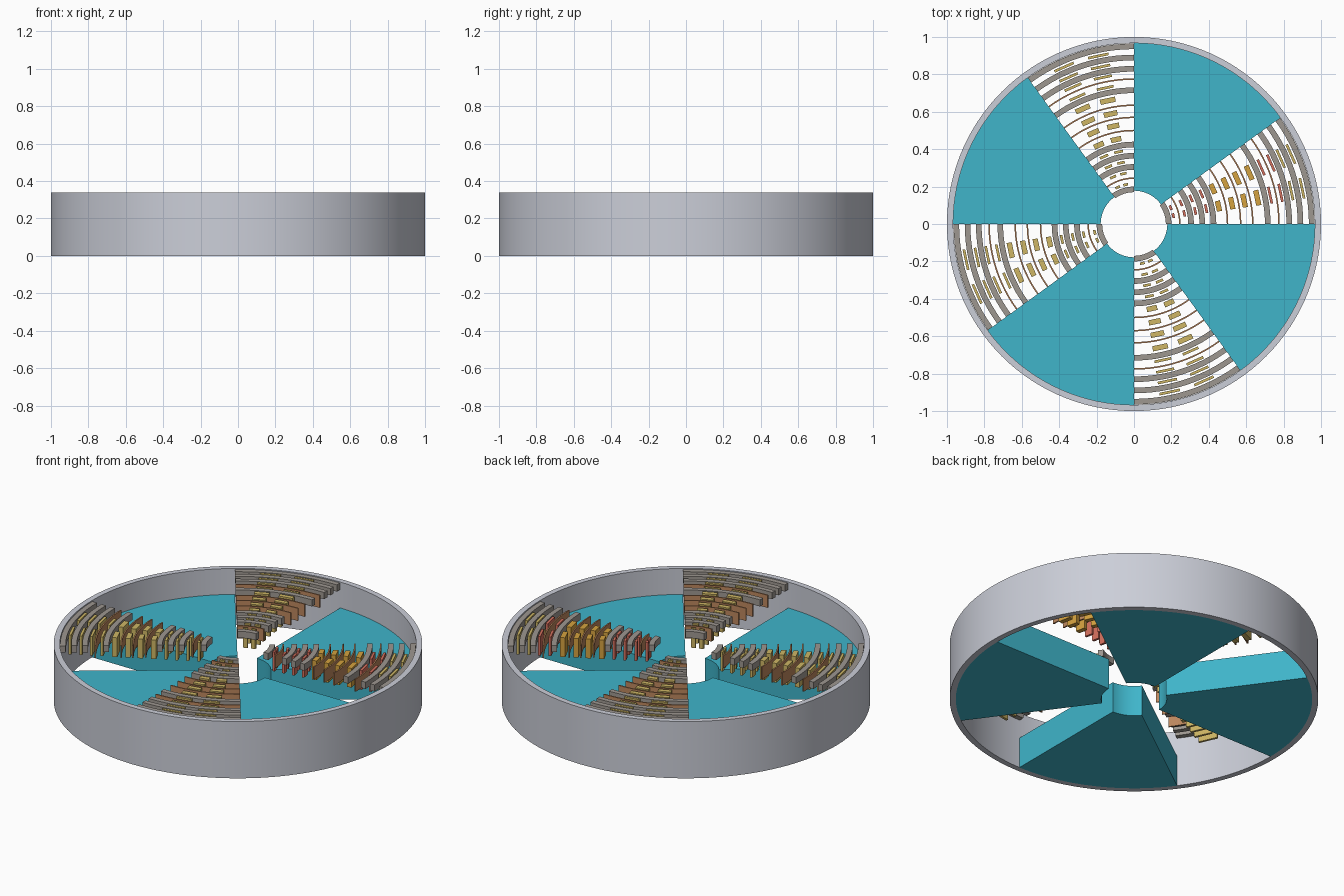
import bpy, bmesh
from math import radians, cos, sin, ceil

cube = bpy.data.objects.get("Cube")
if cube:
    bpy.data.objects.remove(cube, do_unlink=True)


def material(name, rgb):
    m = bpy.data.materials.new(name)
    m.use_nodes = True
    m.diffuse_color = (*rgb, 1)
    m.node_tree.nodes["Principled BSDF"].inputs["Base Color"].default_value = (*rgb, 1)
    return m


silver = material("silver", (0.60, 0.62, 0.69))
teal = material("teal", (0.05, 0.46, 0.59))
stone = material("warm grey", (0.34, 0.31, 0.28))
copper = material("copper", (0.50, 0.24, 0.11))
yellow = material("yellow", (0.62, 0.47, 0.13))
orange = material("orange", (0.66, 0.36, 0.05))
red = material("red", (0.66, 0.16, 0.11))


def arc_block(bm, r0, r1, a0, a1, z0, z1, step=3):
    """Solid curved block between two radii, two angles and two heights."""
    closed = a1 - a0 >= 360
    n = max(1, ceil((a1 - a0) / step))
    rows = []
    for i in range(n if closed else n + 1):
        a = radians(a0 + (a1 - a0) * i / n)
        rows.append([bm.verts.new((r * cos(a), r * sin(a), z))
                     for r, z in ((r0, z0), (r1, z0), (r1, z1), (r0, z1))])
    for i in range(n):
        p, q = rows[i], rows[(i + 1) % len(rows)]
        for k in range(4):
            j = (k + 1) % 4
            bm.faces.new((p[k], p[j], q[j], q[k]))
    if not closed:
        bm.faces.new(rows[0][::-1])
        bm.faces.new(rows[-1])


def build(name, mat, blocks, step=3):
    bm = bmesh.new()
    for b in blocks:
        arc_block(bm, *b, step=step)
    bmesh.ops.recalc_face_normals(bm, faces=bm.faces)
    me = bpy.data.meshes.new(name)
    bm.to_mesh(me)
    bm.free()
    me.materials.append(mat)
    ob = bpy.data.objects.new(name, me)
    bpy.context.collection.objects.link(ob)
    bpy.ops.object.select_all(action='DESELECT')
    ob.select_set(True)
    bpy.context.view_layer.objects.active = ob
    bpy.ops.object.shade_smooth_by_angle(angle=radians(30))
    return ob


TOP = 0.335

# Outer ring and the four solid wedges
build("outer_ring", silver, [(0.967, 1.0, 0, 360, 0, 0.34)])
for i in range(4):
    build(f"wedge_{i + 1}", teal, [(0.178, 0.967, 36 + 90 * i, 90 + 90 * i, 0, 0.185)])

# Concentric rails that fill the open sectors
thick = (0.185, 0.305, 0.365, 0.425, 0.715, 0.83, 0.89, 0.95)
thin = (0.245, 0.50, 0.57, 0.635, 0.775)
rails = sorted(thick + thin)

for i in range(4):
    start = 90 * i
    build(f"thick_rails_{i + 1}", stone,
          [(r - 0.015, r + 0.015, start, start + 36, 0.295, TOP) for r in thick])
    build(f"thin_rails_{i + 1}", copper,
          [(r - 0.004, r + 0.004, start, start + 36, 0.26, TOP) for r in thin])

    # Two upright bars in each space between rails
    groups = {"yellow": [], "orange": [], "red": []}
    for a, b in zip(rails, rails[1:]):
        r = (a + b) / 2
        middle = 0.44 < r < 0.7
        half = 0.014 if middle else 0.007
        colour = "yellow"
        if i == 0:
            colour = "orange" if middle else "red" if r < 0.82 else "yellow"
        for c in (12, 24):
            groups[colour].append((r - half, r + half, start + c - 3.5, start + c + 3.5,
                                   0.22, TOP))
    for colour, mat in (("yellow", yellow), ("orange", orange), ("red", red)):
        if groups[colour]:
            build(f"{colour}_bars_{i + 1}", mat, groups[colour], step=8)
